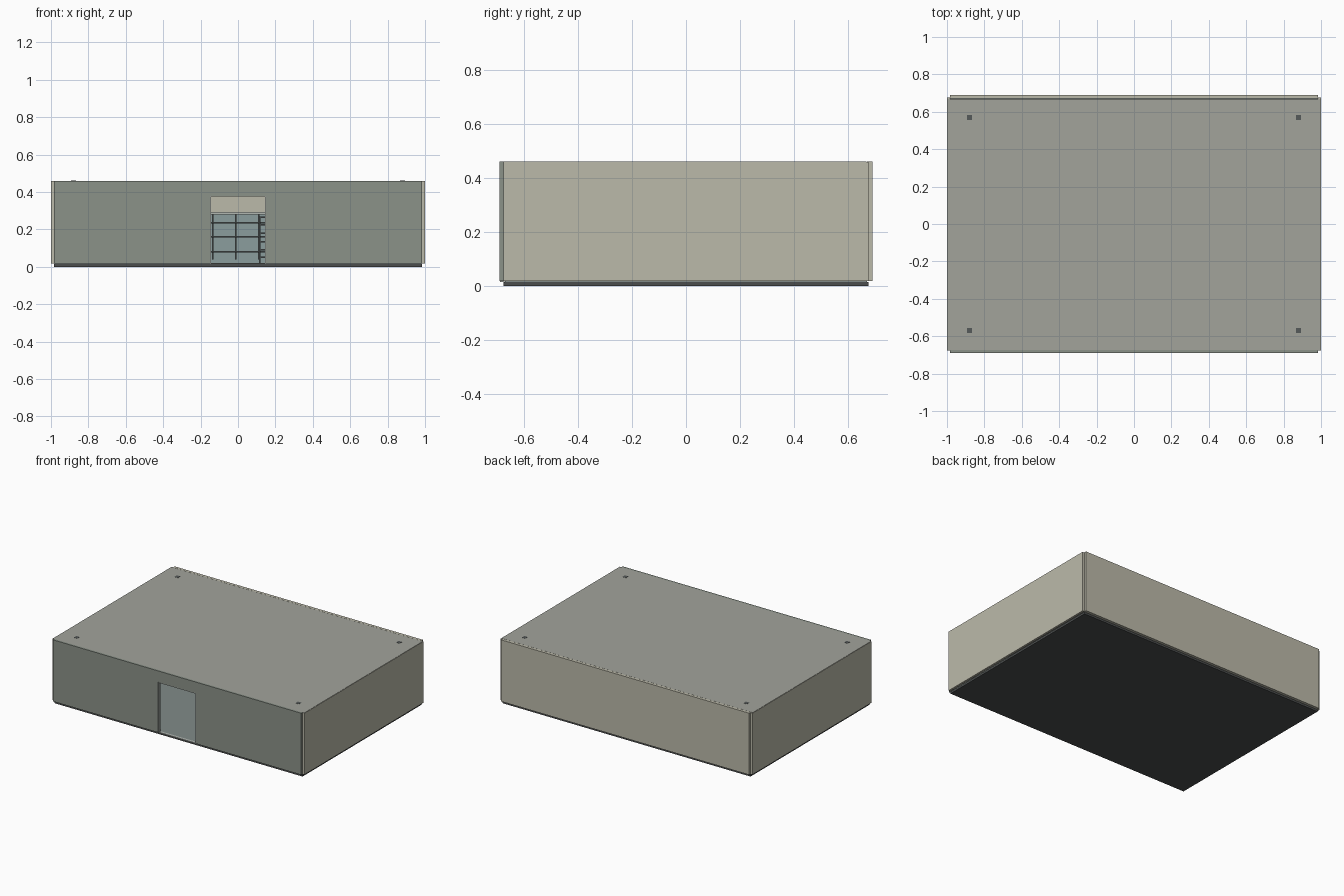
import bpy, bmesh


def mat(name, rgb):
    m = bpy.data.materials.new(name)
    m.diffuse_color = (*rgb, 1)
    return m


BEIGE = mat("beige_wall", (0.50, 0.49, 0.40))
FRONT = mat("grey_front", (0.26, 0.29, 0.25))
ROOF = mat("roof_grey", (0.36, 0.37, 0.33))
DARK = mat("dark_base", (0.07, 0.075, 0.075))
FLOOR = mat("floor_grey", (0.22, 0.26, 0.25))
PANEL = mat("shelf_panel", (0.26, 0.34, 0.34))
METAL = mat("dark_metal", (0.09, 0.10, 0.10))
TRIM = mat("trim", (0.45, 0.48, 0.45))


def boxes(name, material, *bounds):
    """One object from boxes given as (x0, x1, y0, y1, z0, z1)."""
    bm = bmesh.new()
    for x0, x1, y0, y1, z0, z1 in bounds:
        vs = bmesh.ops.create_cube(bm, size=1)["verts"]
        for v in vs:
            v.co = (x0 if v.co.x < 0 else x1,
                    y0 if v.co.y < 0 else y1,
                    z0 if v.co.z < 0 else z1)
    me = bpy.data.meshes.new(name)
    bm.to_mesh(me)
    bm.free()
    me.materials.append(material)
    ob = bpy.data.objects.new(name, me)
    bpy.context.collection.objects.link(ob)
    return ob


# Foundation and floor
boxes("foundation", DARK, (-0.985, 0.985, -0.675, 0.675, 0, 0.014))
boxes("floor", FLOOR, (-0.98, 0.98, -0.67, 0.67, 0.014, 0.02))

# Walls: the front one is split around the doorway
boxes("front_wall", FRONT,
      (-0.985, -0.15, -0.69, -0.675, 0.018, 0.46),
      (0.15, 0.985, -0.69, -0.675, 0.018, 0.46),
      (-0.15, 0.15, -0.69, -0.675, 0.38, 0.46))
boxes("back_wall", BEIGE, (-0.985, 0.985, 0.67, 0.69, 0.018, 0.46))
for side, s in (("left", -1), ("right", 1)):
    x0, x1 = sorted((s * 0.985, s))
    boxes(side + "_wall", BEIGE, (x0, x1, -0.675, 0.675, 0.018, 0.458))

# Roof panel
boxes("roof", ROOF, (-0.998, 0.998, -0.675, 0.669, 0.448, 0.46))

# Doorway trim and sill
boxes("door_frame", TRIM,
      (-0.15, -0.145, -0.688, -0.67, 0.02, 0.38),
      (0.145, 0.15, -0.688, -0.67, 0.02, 0.38),
      (-0.15, 0.15, -0.688, -0.67, 0.375, 0.38))
boxes("door_sill", TRIM, (-0.15, 0.15, -0.688, -0.67, 0.014, 0.021))

# Corner columns, showing as small squares in the roof
boxes("columns", METAL, *[(x - 0.014, x + 0.014, y - 0.014, y + 0.014, 0.02, 0.461)
                          for x in (-0.88, 0.88) for y in (-0.57, 0.57)])

# Shelving along the back wall
boxes("back_shelf_panel", PANEL, (-0.75, 0.75, 0.64, 0.65, 0.02, 0.28))
boxes("back_shelf_boards", METAL, *[(-0.75, 0.75, 0.57, 0.64, z - 0.004, z + 0.004)
                                    for z in (0.08, 0.16, 0.235)])
boxes("back_shelf_uprights", METAL, *[(x - 0.003, x + 0.003, 0.62, 0.64, 0.04, 0.28)
                                      for x in [-0.75 + 0.123 * i for i in range(13)]])
boxes("back_shelf_top", TRIM, (-0.75, 0.75, 0.57, 0.65, 0.28, 0.293))

# Free-standing double-sided shelf rows
for i, x in enumerate((-0.6, 0.16, 0.6)):
    boxes("aisle_shelf_panel_%d" % i, PANEL, (x - 0.005, x + 0.005, 0.0, 0.42, 0.02, 0.27))
    boxes("aisle_shelf_boards_%d" % i, METAL,
          *[(x - 0.045, x + 0.045, 0.0, 0.42, z - 0.004, z + 0.004)
            for z in (0.05, 0.09, 0.135, 0.18, 0.225, 0.265)])
    boxes("aisle_shelf_posts_%d" % i, METAL,
          *[(x + dx - 0.004, x + dx + 0.004, y, y + 0.008, 0.02, 0.27)
            for dx in (-0.045, 0.045) for y in (0.0, 0.412)])
